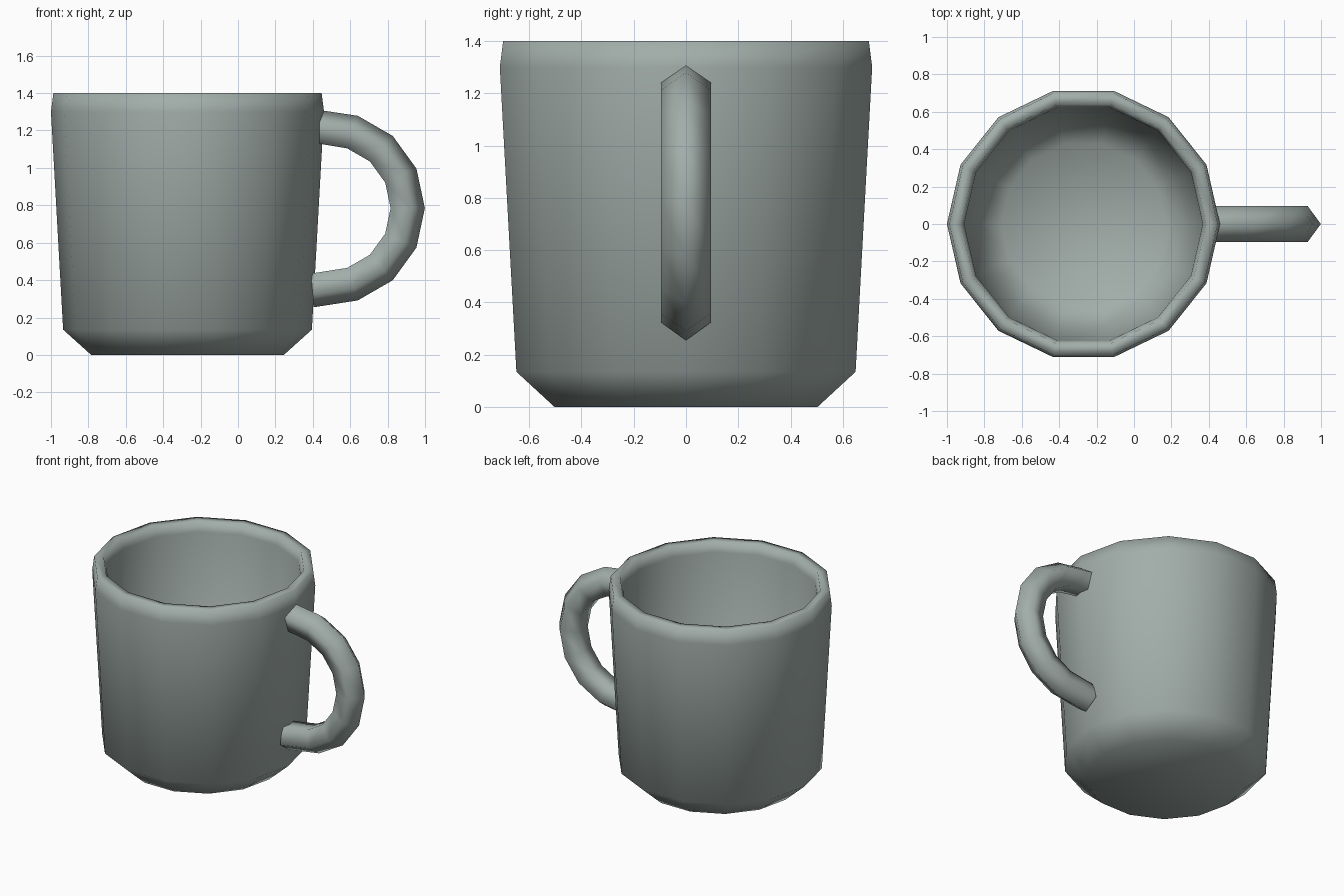
import bpy, bmesh
from math import sin, cos, pi, radians
from mathutils import Vector

if "Cube" in bpy.data.objects:
    bpy.data.objects.remove(bpy.data.objects["Cube"], do_unlink=True)

glaze = bpy.data.materials.new("grey_green_glaze")
glaze.use_nodes = True
colour = (0.36, 0.42, 0.40, 1)
glaze.diffuse_color = colour
glaze.node_tree.nodes["Principled BSDF"].inputs["Base Color"].default_value = colour


def loft(name, rings, smooth_angle):
    """Skin a list of closed rings and cap both ends."""
    bm = bmesh.new()
    loops = [[bm.verts.new(p) for p in ring] for ring in rings]
    for a, b in zip(loops, loops[1:]):
        n = len(a)
        for i in range(n):
            j = (i + 1) % n
            bm.faces.new((a[i], a[j], b[j], b[i]))
    bm.faces.new(loops[0])
    bm.faces.new(loops[-1])
    bmesh.ops.recalc_face_normals(bm, faces=bm.faces)
    mesh = bpy.data.meshes.new(name)
    bm.to_mesh(mesh)
    bm.free()
    mesh.materials.append(glaze)
    obj = bpy.data.objects.new(name, mesh)
    bpy.context.collection.objects.link(obj)
    bpy.ops.object.select_all(action='DESELECT')
    obj.select_set(True)
    bpy.context.view_layer.objects.active = obj
    bpy.ops.object.shade_smooth_by_angle(angle=radians(smooth_angle))
    return obj


# Mug body: outer wall, rim, inner wall and floor as one turned profile
SIDES = 14
AXIS_X = -0.27
profile = [(0.515, 0), (0.665, 0.135), (0.73, 1.3), (0.717, 1.4),
           (0.655, 1.4), (0.638, 1.33), (0.57, 0.22), (0.44, 0.1)]
loft("mug_body",
     [[(AXIS_X + r * cos(2 * pi * i / SIDES), r * sin(2 * pi * i / SIDES), z)
       for i in range(SIDES)] for r, z in profile], 180)


# Handle: five-sided section, its point facing outward, swept along an arc
def section(outer, inner):
    outer, inner = Vector(outer), Vector(inner)
    ring = []
    for i in range(5):
        a = 2 * pi * i / 5
        t = (1 - cos(a)) / (1 + cos(pi / 5))
        p = outer.lerp(inner, t)
        ring.append((p.x, 0.1 * sin(a), p.y))
    return ring


def arc_point(radius, angle):
    return (0.48 + radius * cos(angle), 0.785 + radius * sin(angle))


arc = [section(arc_point(0.519, a), arc_point(0.336, a))
       for a in (radians(d) for d in range(72, -73, -24))]
top_end = section((0.43, 1.31), (0.43, 1.13))
low_end = section((0.405, 0.255), (0.39, 0.435))
loft("handle", [top_end] + arc + [low_end], 78)
